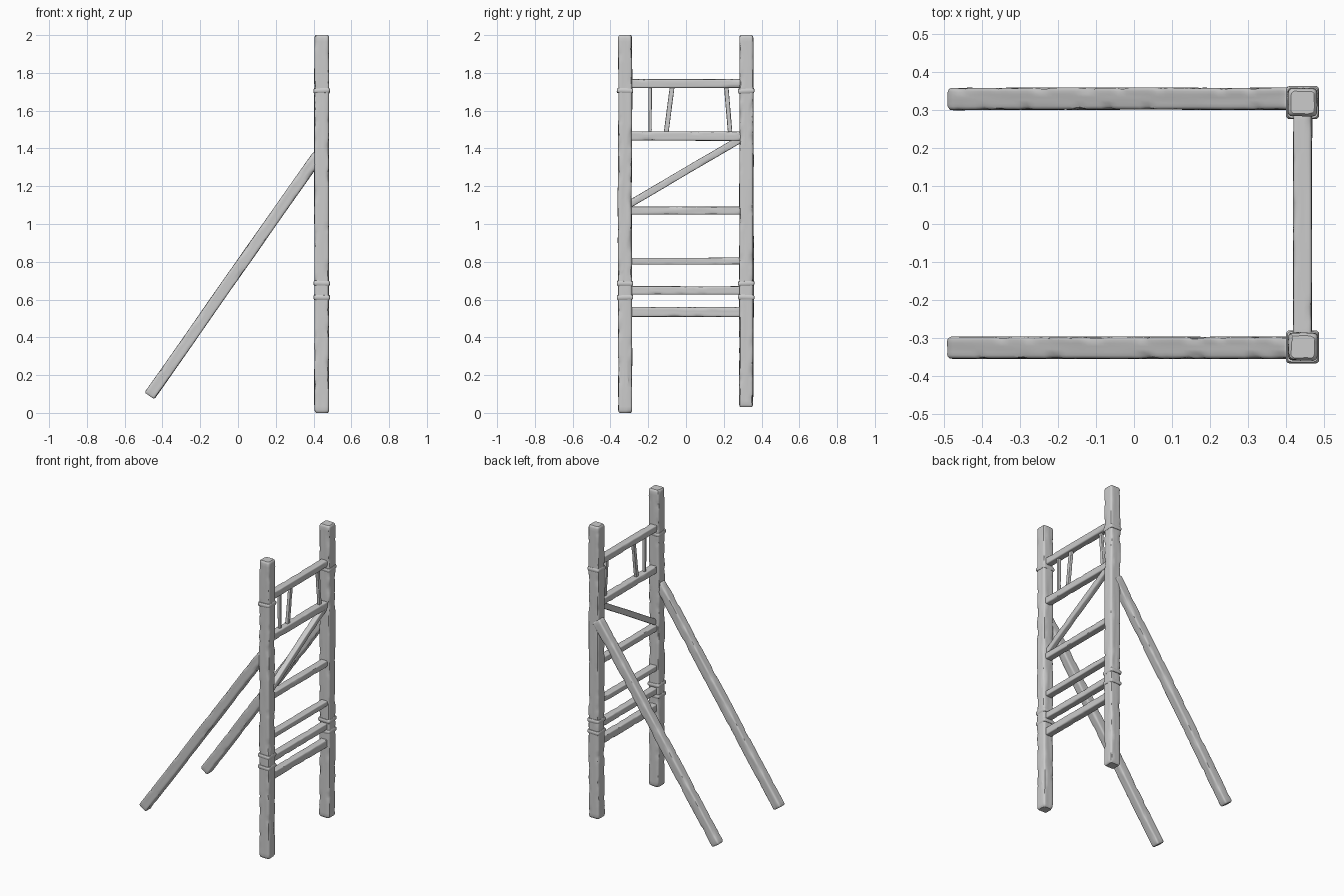
import bpy, bmesh, math, random
from mathutils import Vector, Matrix, noise

if "Cube" in bpy.data.objects:
    bpy.data.objects.remove(bpy.data.objects["Cube"])

random.seed(4)
X, Y = Vector((1, 0, 0)), Vector((0, 1, 0))


def rounded_square(w, d, r, flat=5, arc=3):
    """Outline of a w x d rectangle with rounded corners; flags mark corner points."""
    corners = [(1, 1, 0), (-1, 1, 90), (-1, -1, 180), (1, -1, 270)]
    arcs = []
    for sx, sy, a0 in corners:
        arcs.append([Vector((sx * (w / 2 - r) + r * math.cos(math.radians(a0 + 90 * k / arc)),
                             sy * (d / 2 - r) + r * math.sin(math.radians(a0 + 90 * k / arc))))
                     for k in range(arc + 1)])
    pts = []
    for i, arc_pts in enumerate(arcs):
        pts += [(p, True) for p in arc_pts]
        nxt = arcs[(i + 1) % 4][0]
        pts += [(arc_pts[-1].lerp(nxt, k / flat), False) for k in range(1, flat)]
    return pts


def finish(name, bm, angle=35):
    bmesh.ops.recalc_face_normals(bm, faces=bm.faces)
    mesh = bpy.data.meshes.new(name)
    bm.to_mesh(mesh)
    bm.free()
    ob = bpy.data.objects.new(name, mesh)
    bpy.context.collection.objects.link(ob)
    bpy.ops.object.select_all(action='DESELECT')
    ob.select_set(True)
    bpy.context.view_layer.objects.active = ob
    bpy.ops.object.shade_smooth_by_angle(angle=math.radians(angle))
    return ob


def bridge(bm, rings, closed=False):
    n = len(rings[0])
    pairs = list(zip(rings, rings[1:]))
    if closed:
        pairs.append((rings[-1], rings[0]))
    for lo, hi in pairs:
        for i in range(n):
            bm.faces.new((lo[i], lo[(i + 1) % n], hi[(i + 1) % n], hi[i]))


def beam(name, a, b, u, w, d, rough=0.002):
    """Weathered timber from a to b; w is its size along u, d across."""
    a, b = Vector(a), Vector(b)
    axis = (b - a).normalized()
    v = axis.cross(u).normalized()
    length, small = (b - a).length, min(w, d)
    outline = rounded_square(w, d, small * 0.16)
    seed = Vector([random.uniform(0, 50) for _ in range(3)])
    steps = max(8, int(length / 0.02))
    # softened ends: extra inset rings
    stations = [(0, 0.80), (small * 0.06, 0.92)]
    lo, hi = small * 0.2, length - small * 0.2
    stations += [(lo + (hi - lo) * k / steps, 1) for k in range(steps + 1)]
    stations += [(length - small * 0.06, 0.92), (length, 0.80)]
    bm = bmesh.new()
    rings = []
    for s, scale in stations:
        sway = Vector((noise.noise(seed + X * s * 2), noise.noise(seed + Y * s * 2))) * rough
        ring = []
        for p, corner in outline:
            # grain is stretched along the timber, chips nick the edges
            grain = noise.noise(seed + Vector((p.x * 60, p.y * 60, s * 5)))
            shrink = rough * 0.6 * grain
            if corner:
                nick = noise.noise(seed + Vector((p.x * 15, p.y * 15, s * 16)))
                shrink -= small * 0.06 * max(0, min(1, (nick - 0.15) * 6))
            q = p * scale + p.normalized() * shrink + sway
            ring.append(bm.verts.new(a + axis * s + u * q.x + v * q.y))
        rings.append(ring)
    bridge(bm, rings)
    bm.faces.new(rings[0])
    bm.faces.new(rings[-1])
    return finish(name, bm)


def collar(name, centre, size, height, thick):
    """Rounded band wrapped round a post, slightly tilted."""
    tilt = Matrix.Rotation(random.uniform(-0.06, 0.06), 3, 'X') @ \
        Matrix.Rotation(random.uniform(-0.05, 0.05), 3, 'Y')
    bm = bmesh.new()
    rings = []
    for k in range(8):
        t = math.tau * (k + 0.5) / 8
        side = size + thick * math.cos(t) - thick
        outline = rounded_square(side, side, 0.01, flat=3)
        rings.append([bm.verts.new(Vector(centre) + tilt @ Vector(
            (p.x, p.y, height * 0.54 * math.sin(t)))) for p, _ in outline])
    bridge(bm, rings, closed=True)
    return finish(name, bm, 50)


PX = 0.443
# posts, their collars and the leaning braces behind them
for side, y, foot, by in (("left", -0.323, 0.0, -0.325), ("right", 0.319, 0.03, 0.329)):
    beam(side + "_post", (PX, y, foot), (PX, y, 2.0), X, 0.077, 0.073, 0.003)
    for label, z in (("upper", 1.705), ("middle", 0.686), ("lower", 0.612)):
        collar(f"{side}_{label}_collar", (PX, y, z), 0.088, 0.025, 0.014)
    beam(side + "_brace", (-0.469, by, 0.09), (0.425, by, 1.365), Y, 0.058, 0.062, 0.002)

# horizontal rungs: height centre and thickness
for i, (z, t) in enumerate(((1.743, 0.046), (1.466, 0.048), (1.071, 0.042),
                            (0.803, 0.036), (0.648, 0.044), (0.535, 0.052))):
    beam(f"rung_{i + 1}", (PX, -0.305, z), (PX, 0.30, z), X, 0.048, t, 0.0018)

# diagonal strut
beam("diagonal_strut", (PX, -0.305, 1.102), (PX, 0.298, 1.455), X, 0.036, 0.038, 0.0015)

# thin sticks between the top two rungs
for i, (y0, y1, w) in enumerate(((-0.19, -0.19, 0.017), (-0.106, -0.072, 0.025),
                                 (0.234, 0.212, 0.023))):
    beam(f"stick_{i + 1}", (PX, y0, 1.475), (PX, y1, 1.735), X, 0.02, w, 0.001)
